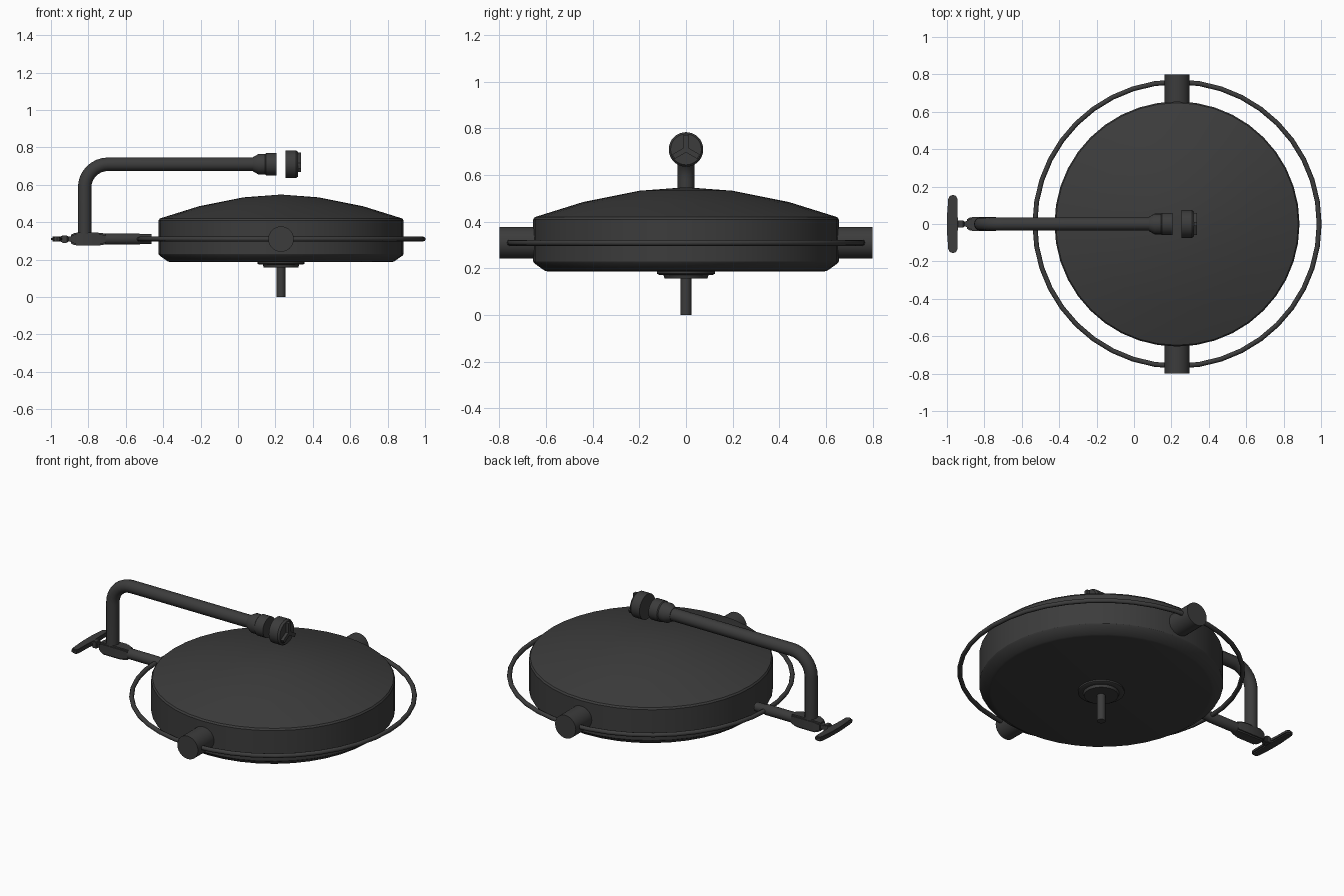
import bpy, bmesh, math
from mathutils import Vector

if "Cube" in bpy.data.objects:
    bpy.data.objects.remove(bpy.data.objects["Cube"])

CX, AZ = 0.23, 0.31      # lamp head centre, arm height
TZ = 0.71                # upper tube height
mat = bpy.data.materials.new("dark_grey")
mat.diffuse_color = (0.045, 0.045, 0.045, 1)
mat.use_nodes = True
mat.node_tree.nodes["Principled BSDF"].inputs["Base Color"].default_value = mat.diffuse_color


def finish(name, bm, angle=35):
    bmesh.ops.remove_doubles(bm, verts=bm.verts, dist=1e-5)
    bmesh.ops.recalc_face_normals(bm, faces=bm.faces)
    me = bpy.data.meshes.new(name)
    bm.to_mesh(me)
    bm.free()
    ob = bpy.data.objects.new(name, me)
    bpy.context.collection.objects.link(ob)
    me.materials.append(mat)
    bpy.ops.object.select_all(action='DESELECT')
    ob.select_set(True)
    bpy.context.view_layer.objects.active = ob
    bpy.ops.object.shade_smooth_by_angle(angle=math.radians(angle))
    return ob


def lathe(name, profile, origin, axis='Z', n=24, angle=35):
    """Revolve (radius, distance along axis) points around an axis through origin."""
    bm = bmesh.new()
    place = {'Z': lambda a, b, h: (a, b, h), 'X': lambda a, b, h: (h, a, b),
             'Y': lambda a, b, h: (b, h, a)}[axis]
    rings = []
    for r, h in profile:
        rings.append([bm.verts.new(Vector(origin) + Vector(place(
            r * math.cos(math.tau * i / n), r * math.sin(math.tau * i / n), h)))
            for i in range(n)] if r > 0 else
            [bm.verts.new(Vector(origin) + Vector(place(0, 0, h)))])
    for a, b in zip(rings, rings[1:]):
        for i in range(n):
            j = (i + 1) % n
            if len(a) == 1:
                bm.faces.new((a[0], b[i], b[j]))
            elif len(b) == 1:
                bm.faces.new((a[i], a[j], b[0]))
            else:
                bm.faces.new((a[i], a[j], b[j], b[i]))
    return finish(name, bm, angle)


def sections(name, rows, bevel=0.008):
    """Loft rectangular cross-sections (x, half width y, half height z) along the arm."""
    bm = bmesh.new()
    loops = [[bm.verts.new((x, sy * w, AZ + sz * h))
              for sy, sz in ((-1, -1), (1, -1), (1, 1), (-1, 1))] for x, w, h in rows]
    for a, b in zip(loops, loops[1:]):
        for i in range(4):
            j = (i + 1) % 4
            bm.faces.new((a[i], a[j], b[j], b[i]))
    bm.faces.new(loops[0])
    bm.faces.new(loops[-1])
    bmesh.ops.bevel(bm, geom=bm.edges[:], offset=bevel, segments=2, affect='EDGES',
                    clamp_overlap=True)
    return finish(name, bm)


# Lamp head: shallow dome, straight side wall, chamfered underside
lathe("lamp_head", [(0, 0.187), (0.59, 0.187), (0.605, 0.19), (0.65, 0.222), (0.655, 0.23),
                    (0.655, 0.41), (0.648, 0.42), (0.44, 0.485), (0.2, 0.533), (0, 0.548)],
      (CX, 0, 0), n=40, angle=25)

# Grip rail around the head
lathe("grip_rail", [(0.76 + 0.013 * math.cos(math.tau * k / 8), 0.013 * math.sin(math.tau * k / 8))
                    for k in range(9)], (CX, 0, AZ), n=40, angle=60)

# Side pivots
for side, s in (("front", -1), ("back", 1)):
    lathe(side + "_pivot", [(0, s * 0.63), (0.068, s * 0.63), (0.068, s * 0.8), (0, s * 0.8)],
          (CX, 0, AZ), 'Y', 24)

# Underside flange and handle stem
lathe("bottom_flange", [(0, 0.19), (0.125, 0.19), (0.125, 0.178), (0.115, 0.173), (0.097, 0.173),
                        (0.092, 0.158), (0, 0.158)], (CX, 0, 0), n=32)
lathe("bottom_stem", [(0, 0.165), (0.023, 0.165), (0.023, 0), (0, 0)], (CX, 0, 0), n=20)

# Lower arm reaching in to the rail, with its joint block
lathe("lower_arm", [(0, -0.78), (0.03, -0.78), (0.03, -0.53), (0.026, -0.52),
                    (0.026, -0.462), (0, -0.462)], (0, 0, AZ), 'X', 20)
sections("arm_block", [(-0.9, 0.022, 0.02), (-0.87, 0.038, 0.035), (-0.745, 0.038, 0.035),
                       (-0.70, 0.027, 0.027)])

# Bent support tube
R, X0 = 0.125, -0.82
path = [(X0, AZ)] + [(X0 + R - R * math.cos(t), TZ - R + R * math.sin(t))
                     for t in (math.pi / 2 * k / 8 for k in range(9))] + [(0.12, TZ)]
cu = bpy.data.curves.new("support_tube", 'CURVE')
cu.dimensions = '3D'
cu.bevel_depth, cu.bevel_resolution, cu.use_fill_caps = 0.036, 4, True
sp = cu.splines.new('POLY')
sp.points.add(len(path) - 1)
for p, (x, z) in zip(sp.points, path):
    p.co = (x, 0, z, 1)
sp.use_smooth = True
cu.materials.append(mat)
tube = bpy.data.objects.new("support_tube", cu)
bpy.context.collection.objects.link(tube)

# Tube collar, then the separate end knob with a stepped face
lathe("tube_collar", [(0, 0.08), (0.038, 0.08), (0.055, 0.11), (0.055, 0.145), (0.06, 0.15),
                      (0.06, 0.205), (0, 0.205)], (0, 0, TZ), 'X', 24)
lathe("end_knob", [(0, 0.253), (0.074, 0.253), (0.074, 0.31), (0.066, 0.321), (0, 0.321)],
      (0, 0, TZ), 'X', 32)

# Three raised spokes on the knob face
for k in range(3):
    a = math.pi / 2 + k * math.tau / 3
    bm = bmesh.new()
    bmesh.ops.create_cube(bm, size=1)
    for v in bm.verts:
        u, w = (v.co.y + 0.5) * 0.062, v.co.z * 0.022
        v.co = (0.325 + v.co.x * 0.026, u * math.cos(a) - w * math.sin(a),
                TZ + u * math.sin(a) + w * math.cos(a))
    finish("knob_spoke_%d" % (k + 1), bm)

# T-handle at the outer end
sections("handle_neck", [(-0.975, 0.03, 0.012), (-0.945, 0.018, 0.013), (-0.94, 0.02, 0.02),
                         (-0.915, 0.02, 0.02), (-0.91, 0.014, 0.013), (-0.88, 0.014, 0.013)], 0.004)
half = [(0, -0.938), (0.04, -0.943), (0.135, -0.945), (0.15, -0.952), (0.156, -0.967),
        (0.15, -0.985), (0.135, -0.993), (0.04, -1.0), (0, -1.0)]
outline = half + [(-y, x) for y, x in half[-2:0:-1]]
bm = bmesh.new()
face = bm.faces.new([bm.verts.new((x, y, AZ - 0.013)) for y, x in outline])
ext = bmesh.ops.extrude_face_region(bm, geom=[face])
bmesh.ops.translate(bm, vec=(0, 0, 0.026),
                    verts=[g for g in ext["geom"] if isinstance(g, bmesh.types.BMVert)])
rims = [e for e in bm.edges if abs(e.verts[0].co.z - e.verts[1].co.z) < 1e-4]
bmesh.ops.bevel(bm, geom=rims, offset=0.007, segments=2, affect='EDGES')
finish("t_handle", bm)
